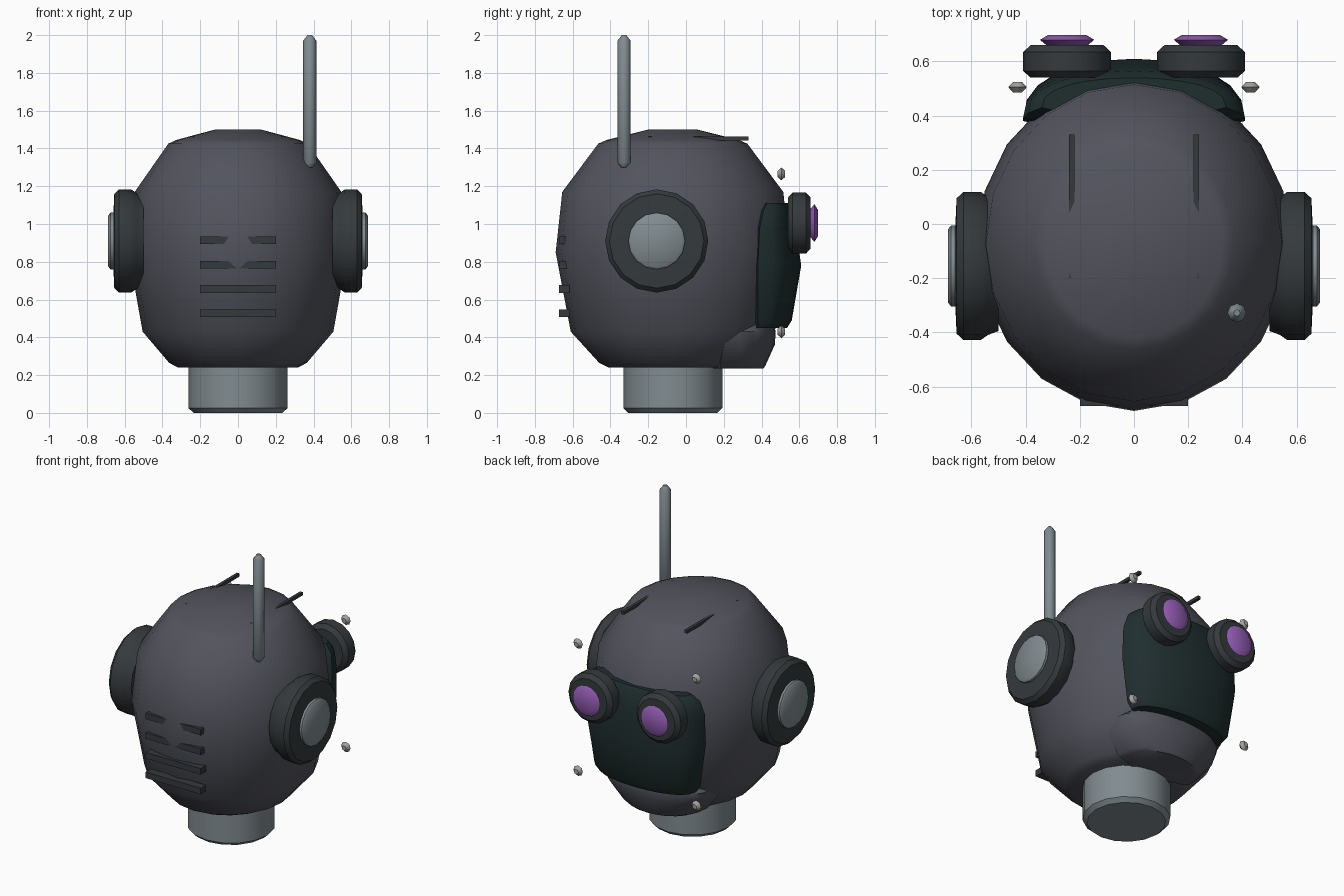
import bpy, bmesh
from math import sin, cos, pi, radians
from mathutils import Matrix

cube = bpy.data.objects.get("Cube")
if cube:
    bpy.data.objects.remove(cube, do_unlink=True)


def material(name, rgb):
    m = bpy.data.materials.new(name)
    m.use_nodes = True
    m.diffuse_color = (*rgb, 1)
    m.node_tree.nodes["Principled BSDF"].inputs["Base Color"].default_value = (*rgb, 1)
    return m


SHELL = material("slate_shell", (0.085, 0.088, 0.11))
DARK = material("dark_rubber", (0.035, 0.042, 0.046))
VISOR = material("green_black", (0.014, 0.027, 0.028))
STEEL = material("steel", (0.22, 0.26, 0.28))
LENS = material("purple_glass", (0.3, 0.11, 0.46))
STUD = material("pale_metal", (0.36, 0.36, 0.34))

# Rotations taking the lathe axis z onto +y or +x
TO_Y = Matrix.Rotation(radians(-90), 4, 'X')
TO_X = Matrix.Rotation(radians(90), 4, 'Y')
UP = Matrix.Identity(4)


def finish(name, bm, mat, angle=42):
    bmesh.ops.recalc_face_normals(bm, faces=bm.faces[:])
    mesh = bpy.data.meshes.new(name)
    bm.to_mesh(mesh)
    bm.free()
    mesh.materials.append(mat)
    ob = bpy.data.objects.new(name, mesh)
    bpy.context.collection.objects.link(ob)
    bpy.ops.object.select_all(action='DESELECT')
    ob.select_set(True)
    bpy.context.view_layer.objects.active = ob
    bpy.ops.object.shade_smooth_by_angle(angle=radians(angle))
    return ob


def loft(name, rings, mat, matrix=UP, angle=42):
    """Skin a stack of closed rings and cap both ends."""
    bm = bmesh.new()
    rows = [[bm.verts.new(p) for p in ring] for ring in rings]
    n = len(rows[0])
    for a, b in zip(rows, rows[1:]):
        for i in range(n):
            j = (i + 1) % n
            bm.faces.new((a[i], a[j], b[j], b[i]))
    bm.faces.new(rows[0])
    bm.faces.new(rows[-1])
    bm.transform(matrix)
    return finish(name, bm, mat, angle)


def lathe(name, profile, mat, at, sides=16, axis=UP, squash=1, angle=42):
    """Turn (radius, height) points around an axis placed at a point."""
    rings = [[(r * squash * sin(2 * pi * i / sides), r * cos(2 * pi * i / sides), z)
              for i in range(sides)] for r, z in profile]
    return loft(name, rings, mat, Matrix.Translation(at) @ axis, angle)


def bowed_plate(name, levels, mat, steps=12):
    """Stack of D-shaped sections: height, half width, back y, outer y."""
    rings = []
    for z, w, back, front in levels:
        ring = []
        for i in range(steps + 1):
            t = pi * (i / steps - 0.5)
            ring.append((w * sin(t), back + (front - back) * max(cos(t), 0) ** 0.8, z))
        ring += [(w * 0.5, back - 0.04, z), (-w * 0.5, back - 0.04, z)]
        rings.append(ring)
    return loft(name, rings, mat)


def box(name, centre, size, mat):
    bm = bmesh.new()
    bmesh.ops.create_cube(bm, size=1, matrix=Matrix.Translation(centre)
                          @ Matrix.Diagonal((*size, 1)))
    return finish(name, bm, mat)


# Head shell and neck
lathe("head_shell", [(0.34, 0.24), (0.39, 0.265), (0.54, 0.43), (0.62, 0.85), (0.585, 1.17),
                     (0.395, 1.425), (0.35, 1.445), (0.13, 1.5)],
      SHELL, (0, -0.07, 0), sides=20, squash=0.935)
lathe("neck", [(0.235, 0), (0.262, 0.025), (0.262, 0.3)], STEEL, (0, -0.07, 0))

# Visor plate and chin guard on the goggle side
bowed_plate("visor_plate", [(0.45, 0.34, 0.38, 0.535), (0.49, 0.37, 0.38, 0.56),
                            (0.78, 0.41, 0.38, 0.61), (0.98, 0.41, 0.39, 0.58),
                            (1.07, 0.39, 0.41, 0.565), (1.11, 0.34, 0.43, 0.54)], VISOR)
bowed_plate("chin_guard", [(0.235, 0.25, 0.18, 0.41), (0.25, 0.28, 0.18, 0.42),
                           (0.36, 0.37, 0.2, 0.47), (0.43, 0.37, 0.27, 0.475),
                           (0.48, 0.3, 0.33, 0.46)], SHELL)

# Paired parts
for side, s in (("left", 1), ("right", -1)):
    out = TO_X if s > 0 else Matrix.Rotation(radians(-90), 4, 'Y')
    ear = (0, -0.155, 0.91)
    lathe(f"ear_pad_{side}", [(0.24, 0.5), (0.255, 0.54), (0.273, 0.565), (0.273, 0.63),
                              (0.25, 0.655), (0.14, 0.66)], DARK, ear, axis=out)
    lathe(f"ear_cap_{side}", [(0.13, 0.64), (0.15, 0.66), (0.15, 0.675), (0.135, 0.687)],
          STEEL, ear, axis=out)

    eye = (s * 0.247, 0, 1.005)
    lathe(f"goggle_ring_{side}", [(0.135, 0.54), (0.162, 0.565), (0.162, 0.635),
                                  (0.135, 0.66)], DARK, eye, axis=TO_Y)
    lathe(f"goggle_lens_{side}", [(0.07, 0.655), (0.1, 0.68), (0.07, 0.698)],
          LENS, eye, axis=TO_Y)

    for level, z in (("upper", 1.265), ("lower", 0.43)):
        lathe(f"{level}_stud_{side}", [(0.016, -0.02), (0.034, 0), (0.016, 0.02)],
              STUD, (s * 0.43, 0.505, z), sides=8, axis=TO_Y)

    box(f"crown_strip_{side}", (s * 0.23, 0.065, 1.452), (0.02, 0.53, 0.02), DARK)

# Vent bars, partly sunk in the shell
for i in range(4):
    box(f"vent_bar_{i + 1}", (0, -0.645, 0.527 + 0.129 * i), (0.4, 0.055, 0.04), DARK)

# Antenna
lathe("antenna", [(0.015, 1.3), (0.035, 1.325), (0.035, 1.97), (0.012, 2.0)],
      STEEL, (0.38, -0.328, 0), sides=8, angle=50)
